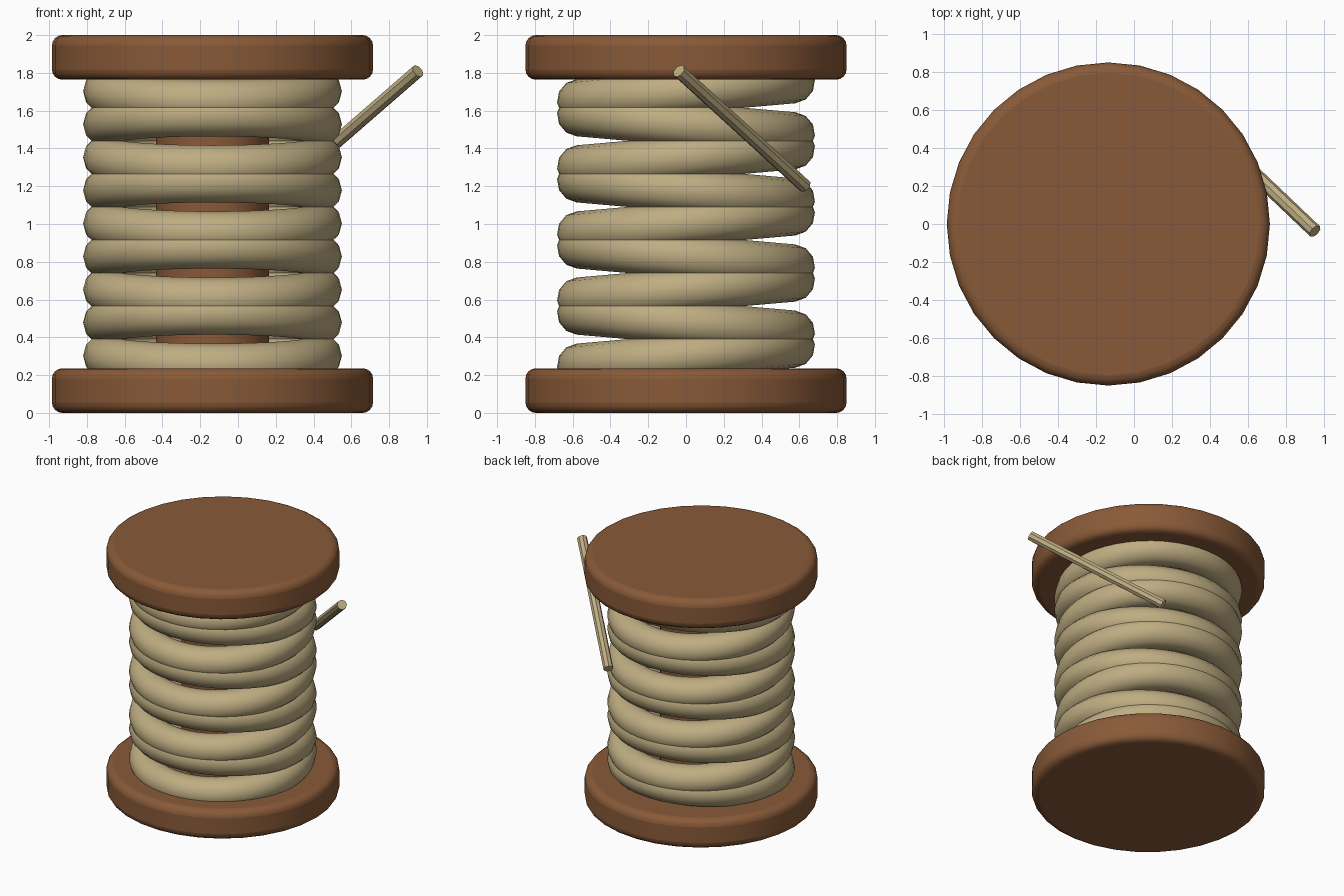
import bpy
import math
from mathutils import Vector

cube = bpy.data.objects.get("Cube")
if cube:
    bpy.data.objects.remove(cube, do_unlink=True)

AXIS_X = -0.135      # spool axis, offset to balance the loose end
COILS = 9
PITCH = 0.175
FIRST_COIL_Z = 0.303
TILT = math.radians(5)


def make_material(name, color):
    mat = bpy.data.materials.new(name)
    mat.use_nodes = True
    mat.diffuse_color = color
    mat.node_tree.nodes["Principled BSDF"].inputs["Base Color"].default_value = color
    return mat


wood = make_material("brown wood", (0.25, 0.102, 0.039, 1))
rope = make_material("tan rope", (0.52, 0.42, 0.225, 1))


def finish(name, mat, smooth=True):
    obj = bpy.context.object
    obj.name = name
    obj.data.materials.append(mat)
    if smooth:
        bpy.ops.object.shade_smooth_by_angle(angle=math.radians(40))
    return obj


def cylinder(name, mat, radius, depth, z, sides):
    bpy.ops.mesh.primitive_cylinder_add(
        vertices=sides, radius=radius, depth=depth, location=(AXIS_X, 0, z))
    return finish(name, mat)


# Rounded end discs
for name, z in (("bottom_flange", 0.118), ("top_flange", 1.882)):
    flange = cylinder(name, wood, 0.85, 0.236, z, 32)
    bevel = flange.modifiers.new("rounded rim", 'BEVEL')
    bevel.width = 0.055
    bevel.segments = 4
    bevel.limit_method = 'ANGLE'
    bevel.angle_limit = math.radians(40)

# Inner core
cylinder("core", wood, 0.3, 1.6, 1.0, 32)

# Rope turns, tilted alternately forward and back
for i in range(COILS):
    tilt = TILT if i % 2 == 0 else -TILT
    bpy.ops.mesh.primitive_torus_add(
        major_radius=0.571, minor_radius=0.114,
        major_segments=48, minor_segments=12,
        location=(AXIS_X, 0, FIRST_COIL_Z + i * PITCH), rotation=(tilt, 0, 0))
    finish(f"rope_coil_{i + 1}", rope)

# Loose rope end
start, end = Vector((0.25, 0.63, 1.2)), Vector((0.952, -0.038, 1.81))
direction = end - start
bpy.ops.mesh.primitive_cylinder_add(
    vertices=8, radius=0.037, depth=direction.length, location=(start + end) / 2,
    rotation=direction.to_track_quat('Z', 'Y').to_euler())
finish("loose_rope_end", rope, smooth=False)
